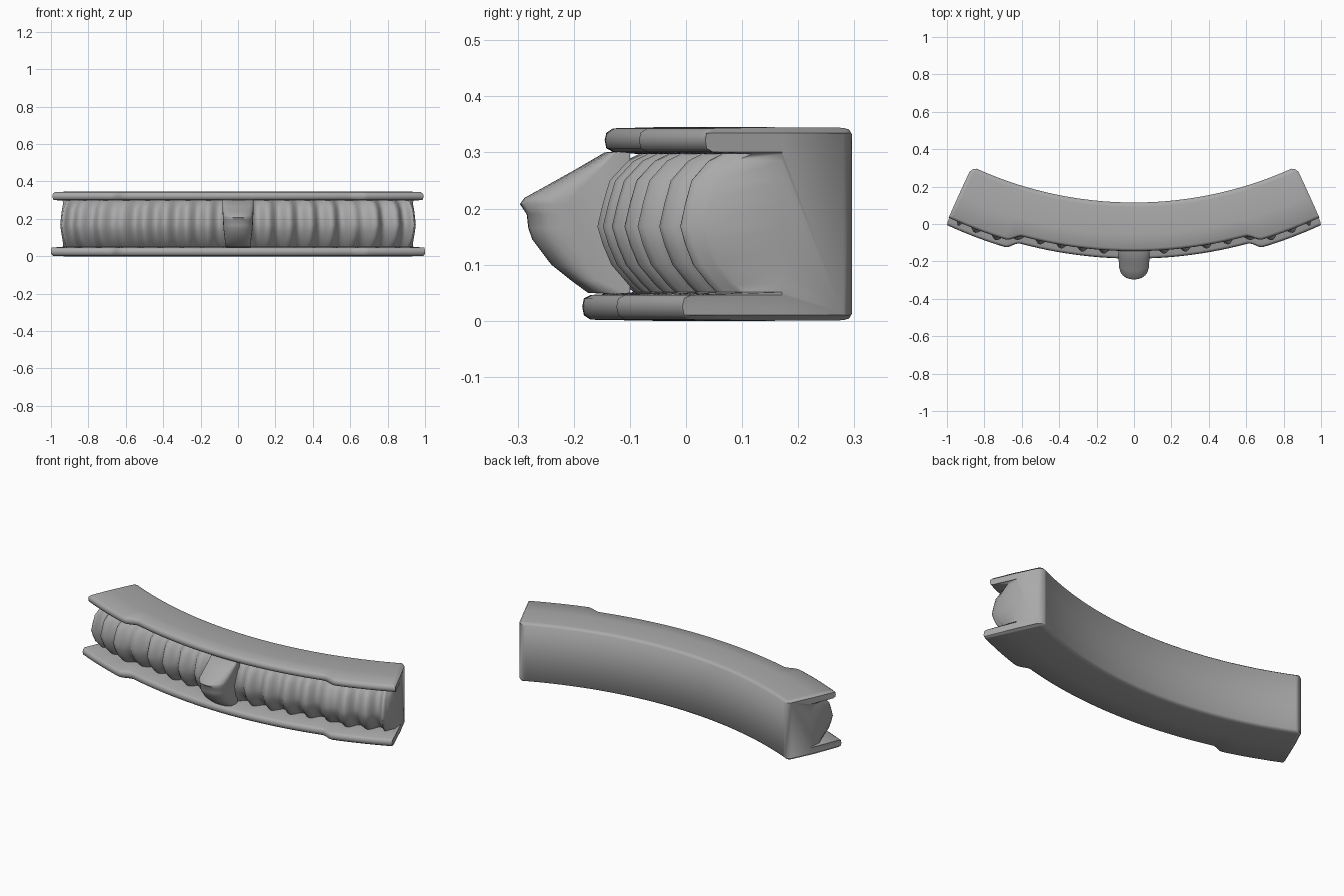
import bpy, bmesh
from math import sin, cos, radians, pi

if "Cube" in bpy.data.objects:
    bpy.data.objects.remove(bpy.data.objects["Cube"])

CY = 2.165            # centre of the curved plan
PITCH = radians(2.85)  # rib spacing
FIRST = radians(4.0)   # first rib next to the centre block

STONE = bpy.data.materials.new("dark_grey")
STONE.diffuse_color = (0.4, 0.4, 0.4, 1)
STONE.use_nodes = True
STONE.node_tree.nodes["Principled BSDF"].inputs["Base Color"].default_value = STONE.diffuse_color


def smoothstep(a, b, v):
    k = min(1, max(0, (v - a) / (b - a)))
    return k * k * (3 - 2 * k)


def lerp_table(v, table):
    if v <= table[0][0]:
        return table[0][1]
    for (a, fa), (b, fb) in zip(table, table[1:]):
        if v <= b:
            return fa + (fb - fa) * (v - a) / (b - a)
    return table[-1][1]


def loft(name, rings, angle):
    """Join closed rings of points into a capped solid."""
    bm = bmesh.new()
    vs = [[bm.verts.new(p) for p in ring] for ring in rings]
    n = len(rings[0])
    for a, b in zip(vs, vs[1:]):
        for i in range(n):
            j = (i + 1) % n
            bm.faces.new((a[i], a[j], b[j], b[i]))
    bm.faces.new(vs[0])
    bm.faces.new(vs[-1])
    bmesh.ops.remove_doubles(bm, verts=bm.verts, dist=1e-4)
    bmesh.ops.recalc_face_normals(bm, faces=bm.faces)
    me = bpy.data.meshes.new(name)
    bm.to_mesh(me)
    bm.free()
    me.materials.append(STONE)
    ob = bpy.data.objects.new(name, me)
    bpy.context.collection.objects.link(ob)
    bpy.ops.object.select_all(action='DESELECT')
    ob.select_set(True)
    bpy.context.view_layer.objects.active = ob
    bpy.ops.object.shade_smooth_by_angle(angle=radians(angle))
    return ob


# Section of the curved body: (radius, height, kind)
SECTION = [
    (2.05, 0.013, 'back'), (2.06, 0.004, 'back'), (2.075, 0.001, 'back'),
    (2.22, 0.0, 'back'),
    (2.335, 0.002, 'lip'), (2.347, 0.010, 'lip'), (2.35, 0.025, 'lip'),
    (2.347, 0.040, 'lip'), (2.335, 0.046, 'lip'),
    (-0.070, 0.051, 'rib'), (-0.055, 0.065, 'rib'), (-0.025, 0.100, 'rib'),
    (-0.010, 0.135, 'rib'), (0.0, 0.168, 'rib'), (-0.010, 0.210, 'rib'),
    (-0.022, 0.250, 'rib'), (-0.055, 0.285, 'rib'), (-0.080, 0.297, 'rib'),
    (2.295, 0.301, 'lip'), (2.307, 0.307, 'lip'), (2.31, 0.322, 'lip'),
    (2.307, 0.335, 'lip'), (2.295, 0.343, 'lip'),
    (2.22, 0.345, 'back'), (2.075, 0.344, 'back'), (2.06, 0.341, 'back'),
    (2.05, 0.332, 'back'),
]
END = [(2.05, 24.25), (2.06, 24.7), (2.08, 25.0), (2.36, 24.95), (2.39, 24.7)]


def body_ring(t, cap=False):
    ring = []
    nominal = abs(t) * radians(25)
    bump = 0.04 * smoothstep(radians(15.0), radians(17.0), nominal)
    wave = 0.5 + 0.5 * cos(2 * pi * (nominal - FIRST) / PITCH)
    for r, z, kind in SECTION:
        end = None
        if kind == 'lip':
            r += bump
        elif kind == 'rib':
            r += 2.285 + 0.045 * wave + bump
            # ribbed wall is rounded off just short of the ends
            end = 24.95 - 0.9 * smoothstep(2.22, 2.30, r) * smoothstep(0.9, 1, abs(t))
        if abs(t) == 1:
            z = min(0.335, max(0.010, z))
        if cap:
            r, end = min(2.2, max(2.08, r)), 25
        a = t * radians(end or lerp_table(r, END))
        ring.append((r * sin(a), CY - r * cos(a), z))
    return ring


STEPS = 144
ts = [-1] + [-0.992 + 1.984 * i / STEPS for i in range(STEPS + 1)] + [1]
rings = [body_ring(-1, True)] + [body_ring(t) for t in ts] + [body_ring(1, True)]
loft("curved_ribbed_lintel", rings, 60)

# Projecting centre block: side profile (y, z), rounded across its width
BLOCK = [(-0.10, 0.305), (-0.145, 0.300), (-0.200, 0.268), (-0.250, 0.240),
         (-0.288, 0.219), (-0.296, 0.208), (-0.284, 0.190), (-0.281, 0.165),
         (-0.274, 0.145), (-0.240, 0.100), (-0.205, 0.072), (-0.175, 0.050),
         (-0.10, 0.045)]
ACROSS = [(0.0, 1.0), (0.25, 0.995), (0.5, 0.96), (0.75, 0.89),
          (0.9, 0.80), (0.98, 0.68), (1.0, 0.55)]


def block_ring(u):
    f = lerp_table(abs(u), ACROSS)
    ring = []
    for y, z in BLOCK:
        half = lerp_table(z, [(0.05, 0.066), (0.15, 0.078), (0.25, 0.083)])
        ring.append((u * half, -0.10 + (y + 0.10) * f, z))
    return ring


us = [u for u, _ in ACROSS]
loft("centre_block", [block_ring(u) for u in [-u for u in us[:0:-1]] + us], 60)
